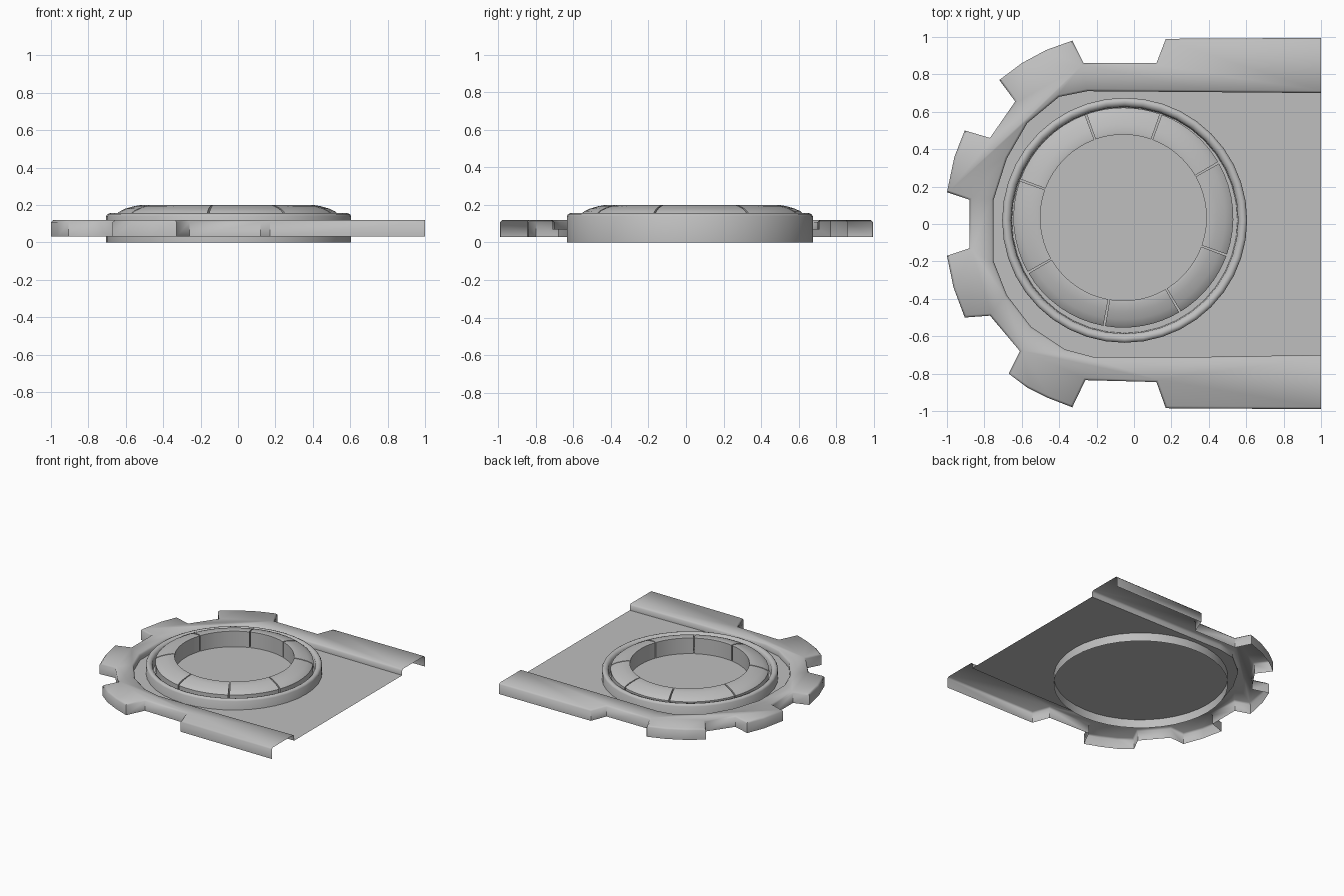
import bpy, bmesh, math
from mathutils import Vector

cube = bpy.data.objects.get("Cube")
if cube:
    bpy.data.objects.remove(cube, do_unlink=True)

grey = bpy.data.materials.new("plain grey")
grey.use_nodes = True
colour = (0.52, 0.52, 0.52, 1)
grey.diffuse_color = colour
grey.node_tree.nodes["Principled BSDF"].inputs["Base Color"].default_value = colour

FLOOR = 0.07


def finish(name, bm, angle):
    bm.normal_update()
    mesh = bpy.data.meshes.new(name)
    bm.to_mesh(mesh)
    bm.free()
    mesh.materials.append(grey)
    obj = bpy.data.objects.new(name, mesh)
    bpy.context.collection.objects.link(obj)
    bpy.ops.object.select_all(action='DESELECT')
    obj.select_set(True)
    bpy.context.view_layer.objects.active = obj
    bpy.ops.object.shade_smooth_by_angle(angle=math.radians(angle))


def offset(points, dist):
    """Move an open outline outward by dist with mitred corners."""
    pts = [Vector(p) for p in points]
    normals = []
    for a, b in zip(pts, pts[1:]):
        d = (b - a).normalized()
        normals.append(Vector((d.y, -d.x)))
    before = [normals[0]] + normals
    after = normals + [normals[-1]]
    return [p + (m + n) * dist / (1 + m.dot(n))
            for p, m, n in zip(pts, before, after)]


def add_loop(bm, points, z):
    return [bm.verts.new((p[0], p[1], z)) for p in points]


def strip(bm, a, b):
    for i in range(len(a) - 1):
        bm.faces.new((a[i], a[i + 1], b[i + 1], b[i]))


def lathe(bm, centre, profile, start, end, steps):
    """Sweep (radius, height) points round a centre; part sweeps get end caps."""
    full = end - start >= 360
    rows = []
    for i in range(steps if full else steps + 1):
        t = math.radians(start + (end - start) * i / steps)
        rows.append([bm.verts.new((centre[0] + r * math.cos(t),
                                   centre[1] + r * math.sin(t), z))
                     for r, z in profile])
    if full:
        rows.append(rows[0])
    else:
        bm.faces.new(rows[0][::-1])
        bm.faces.new(rows[-1])
    for a, b in zip(rows, rows[1:]):
        strip(bm, a, b)


# Toothed outer edge, from the back of the open end round to the front
outer = [(1, 0.995), (0.17, 0.99), (0.12, 0.86), (-0.27, 0.86), (-0.33, 0.98),
         (-0.47, 0.93), (-0.6, 0.86), (-0.72, 0.77), (-0.635, 0.655),
         (-0.77, 0.46), (-0.905, 0.5), (-0.96, 0.36), (-1, 0.17),
         (-0.88, 0.13), (-0.88, -0.13), (-1, -0.17), (-0.965, -0.34),
         (-0.905, -0.5), (-0.77, -0.49), (-0.61, -0.68), (-0.67, -0.8),
         (-0.57, -0.875), (-0.46, -0.93), (-0.33, -0.98), (-0.26, -0.835),
         (0.12, -0.845), (0.17, -0.985), (1, -0.99)]
# Edge of the sunken floor
inner = [(1, 0.7), (0.4, 0.705), (-0.25, 0.71), (-0.4, 0.68), (-0.57, 0.54),
         (-0.68, 0.35), (-0.75, 0.13), (-0.75, -0.2), (-0.68, -0.38),
         (-0.55, -0.55), (-0.37, -0.67), (-0.22, -0.71), (0.4, -0.71), (1, -0.7)]

# Raised rim: outer wall, bevel, flat C-shaped top, step down to the floor
bm = bmesh.new()
skirt = add_loop(bm, outer, 0.03)
shoulder = add_loop(bm, outer, 0.108)
top_outer = add_loop(bm, offset(outer, -0.012), 0.12)
top_inner = add_loop(bm, offset(inner, 0.012), 0.12)
step = add_loop(bm, inner, 0.108)
foot = add_loop(bm, inner, FLOOR)
for a, b in ((skirt, shoulder), (shoulder, top_outer), (top_inner, step), (step, foot)):
    strip(bm, a, b)
bm.faces.new(top_outer + top_inner[::-1])
finish("toothed_rim", bm, 55)

# Sunken floor
bm = bmesh.new()
bm.faces.new(add_loop(bm, inner, FLOOR))
finish("floor_plate", bm, 30)

# Round collar, open underneath
bm = bmesh.new()
lathe(bm, (-0.05, 0.02),
      [(0.603, FLOOR), (0.607, 0.138), (0.62, 0.151), (0.635, 0.156),
       (0.648, 0.151), (0.655, 0.14), (0.655, 0)], 0, 360, 40)
finish("round_collar", bm, 50)

# Domed ring split into eight segments by narrow gaps
bm = bmesh.new()
section = [(0.444, FLOOR), (0.444, 0.198), (0.46, 0.2), (0.5, 0.193),
           (0.545, 0.18), (0.575, 0.166), (0.588, 0.155), (0.588, FLOOR)]
joints = [-20, 30, 70, 110, 160, 210, 260, 301, 340]
for a, b in zip(joints, joints[1:]):
    lathe(bm, (-0.057, 0.034), section, a + 0.5, b - 0.5, 8)
finish("ring_segments", bm, 40)
